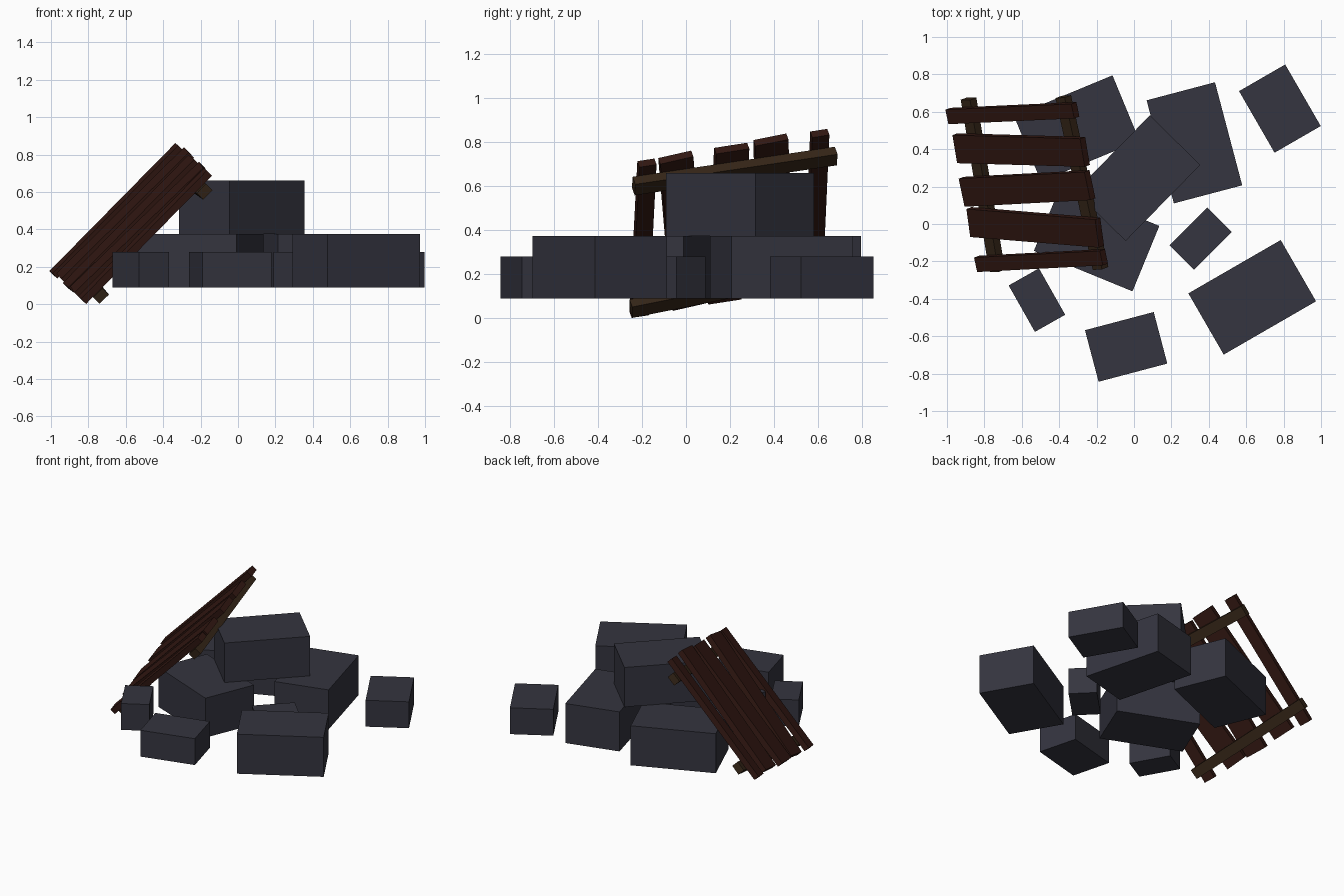
import bpy
from math import radians
from mathutils import Matrix, Vector

if "Cube" in bpy.data.objects:
    bpy.data.objects.remove(bpy.data.objects["Cube"])


def material(name, color):
    m = bpy.data.materials.new(name)
    m.diffuse_color = (*color, 1)
    m.use_nodes = True
    m.node_tree.nodes["Principled BSDF"].inputs["Base Color"].default_value = m.diffuse_color
    return m


STONE = material("dark_stone", (0.035, 0.035, 0.050))
PLANK = material("red_brown_wood", (0.032, 0.009, 0.006))
RAIL = material("brown_wood", (0.036, 0.019, 0.009))


def box(name, size, matrix, mat):
    bpy.ops.mesh.primitive_cube_add(size=1)
    ob = bpy.context.object
    ob.name = name
    ob.data.transform(Matrix.Diagonal((*size, 1)))
    ob.matrix_world = matrix
    ob.data.materials.append(mat)
    return ob


# Stone blocks: three sizes, flat on their beds
LARGE, MEDIUM, SMALL = (0.57, 0.378, 0.285), (0.38, 0.285, 0.19), (0.285, 0.186, 0.19)
BED = 0.09
blocks = [
    # name, size, x, y, bottom z, turn
    ("block_back_left", LARGE, -0.306, 0.511, BED, 22.5),
    ("block_front_left", LARGE, -0.200, -0.077, BED, -22.3),
    ("block_back_right", LARGE, 0.323, 0.434, BED, 104.8),
    ("block_front_right", LARGE, 0.632, -0.392, BED, 30),
    ("block_top", LARGE, 0.020, 0.245, BED + 0.285, 45.5),
    ("brick_far_right", MEDIUM, 0.780, 0.617, BED, -60),
    ("brick_front", MEDIUM, -0.042, -0.657, BED, 14.8),
    ("brick_right", SMALL, 0.356, -0.078, BED, 45),
    ("brick_left", SMALL, -0.519, -0.407, BED, -60.5),
]
for name, size, x, y, z, turn in blocks:
    m = Matrix.Translation((x, y, z + size[2] / 2)) @ Matrix.Rotation(radians(turn), 4, 'Z')
    box(name, size, m, STONE)

# Leaning pallet frame: X along planks, Y along rails, Z outward
along_rail = Vector((-0.188, 0.968, 0.166)).normalized()
along_plank = Vector((0.705, 0.015, 0.71))
along_plank = (along_plank - along_plank.dot(along_rail) * along_rail).normalized()
outward = along_plank.cross(along_rail)
pallet = Matrix((along_plank, along_rail, outward)).transposed().to_4x4()
pallet.translation = (-0.572, 0.19, 0.43)


def on_pallet(x, y, z, turn):
    return pallet @ Matrix.Translation((x, y, z)) @ Matrix.Rotation(radians(turn), 4, 'Z')


# Slightly crooked planks
for i, (x, y, width, turn) in enumerate([
        (0.0, 0.416, 0.08, 1.0), (0.012, 0.212, 0.155, -2.1), (0.0, 0.0, 0.155, 1.3),
        (0.005, -0.215, 0.155, -4.4), (0.0, -0.398, 0.08, 1.3)]):
    box(f"pallet_plank_{i + 1}", (0.96, width, 0.04), on_pallet(x, y, 0, turn), PLANK)

# Supporting rails under the planks
for name, x, turn in [("pallet_upper_rail", 0.377, 1.8), ("pallet_lower_rail", -0.375, -2.2)]:
    box(name, (0.07, 0.95, 0.05), on_pallet(x, 0.015, -0.045, turn), RAIL)
